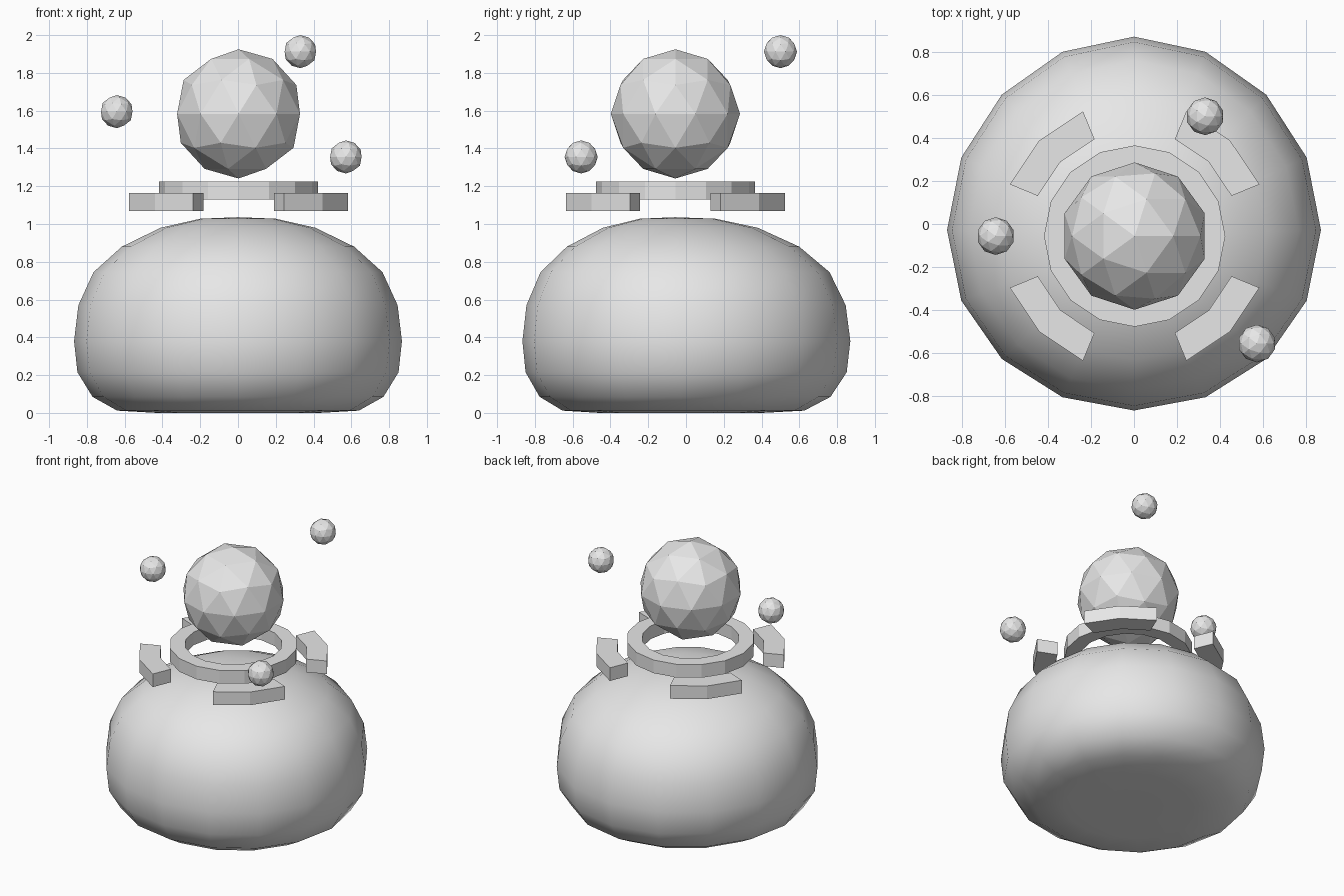
import bpy, bmesh, math
from mathutils import Matrix

if "Cube" in bpy.data.objects:
    bpy.data.objects.remove(bpy.data.objects["Cube"], do_unlink=True)

# One plain grey for everything
grey = bpy.data.materials.new("light_grey")
grey.use_nodes = True
grey.diffuse_color = (0.8, 0.8, 0.8, 1)
grey.node_tree.nodes["Principled BSDF"].inputs["Base Color"].default_value = (0.8, 0.8, 0.8, 1)

CX, CY = 0.003, -0.056   # axis shared by the floating parts
SIDES = 16


def finish(name, bm, smooth=False):
    bmesh.ops.recalc_face_normals(bm, faces=bm.faces[:])
    for f in bm.faces:
        f.smooth = smooth
    mesh = bpy.data.meshes.new(name)
    bm.to_mesh(mesh)
    bm.free()
    mesh.materials.append(grey)
    obj = bpy.data.objects.new(name, mesh)
    bpy.context.collection.objects.link(obj)
    return obj


def ball(name, centre, radius):
    bm = bmesh.new()
    bmesh.ops.create_icosphere(bm, subdivisions=2, radius=radius,
                               matrix=Matrix.Translation(centre))
    return finish(name, bm)


def band(name, inner, outer, z0, z1, start, count):
    """Rectangular section swept over count sixteenths of a turn."""
    bm = bmesh.new()
    closed = count == SIDES
    sections = []
    for i in range(count if closed else count + 1):
        a = 2 * math.pi * (start + i) / SIDES
        sections.append([bm.verts.new((CX + r * math.cos(a), CY + r * math.sin(a), z))
                         for r, z in ((inner, z0), (outer, z0), (outer, z1), (inner, z1))])
    for i in range(count):
        p, q = sections[i], sections[(i + 1) % len(sections)]
        for k in range(4):
            n = (k + 1) % 4
            bm.faces.new((p[k], p[n], q[n], q[k]))
    if not closed:
        bm.faces.new(sections[0])
        bm.faces.new(sections[-1])
    return finish(name, bm)


# Rounded body: flattened underneath, crown leaning slightly to the front
profile = [(0.22, 0), (0.43, 0), (0.64, 0.012), (0.77, 0.085), (0.85, 0.215), (0.868, 0.38),
           (0.845, 0.57), (0.765, 0.745), (0.615, 0.88), (0.41, 0.98), (0.2, 1.028)]
bm = bmesh.new()
rings = []
for r, z in profile:
    ring = []
    for i in range(SIDES):
        a = 2 * math.pi * i / SIDES
        s = math.sin(a)
        lean = -0.058 + 0.03 * (r / 0.868) * (1 + s * s)
        ring.append(bm.verts.new((r * math.cos(a), r * s + lean, z)))
    rings.append(ring)
bottom = bm.verts.new((0, -0.058, 0))
top = bm.verts.new((0, -0.058, 1.036))
for i in range(SIDES):
    j = (i + 1) % SIDES
    bm.faces.new((bottom, rings[0][j], rings[0][i]))
    bm.faces.new((top, rings[-1][i], rings[-1][j]))
    for lo, hi in zip(rings, rings[1:]):
        bm.faces.new((lo[i], lo[j], hi[j], hi[i]))
finish("body", bm, smooth=True)

# Floating collar and four curved plates around it
band("collar_ring", 0.32, 0.421, 1.13, 1.225, 0, SIDES)
for k, place in enumerate(("back_left", "back_right", "front_right", "front_left")):
    band("curved_plate_" + place, 0.487, 0.627, 1.07, 1.165, 4 * k + 1, 2)

# Faceted orb with three small satellites
ball("orb", (CX, CY, 1.583), 0.342)
ball("satellite_right", (-0.642, -0.056, 1.595), 0.0875)
ball("satellite_back", (0.33, 0.5, 1.9125), 0.0875)
ball("satellite_front", (0.571, -0.555, 1.355), 0.0875)
